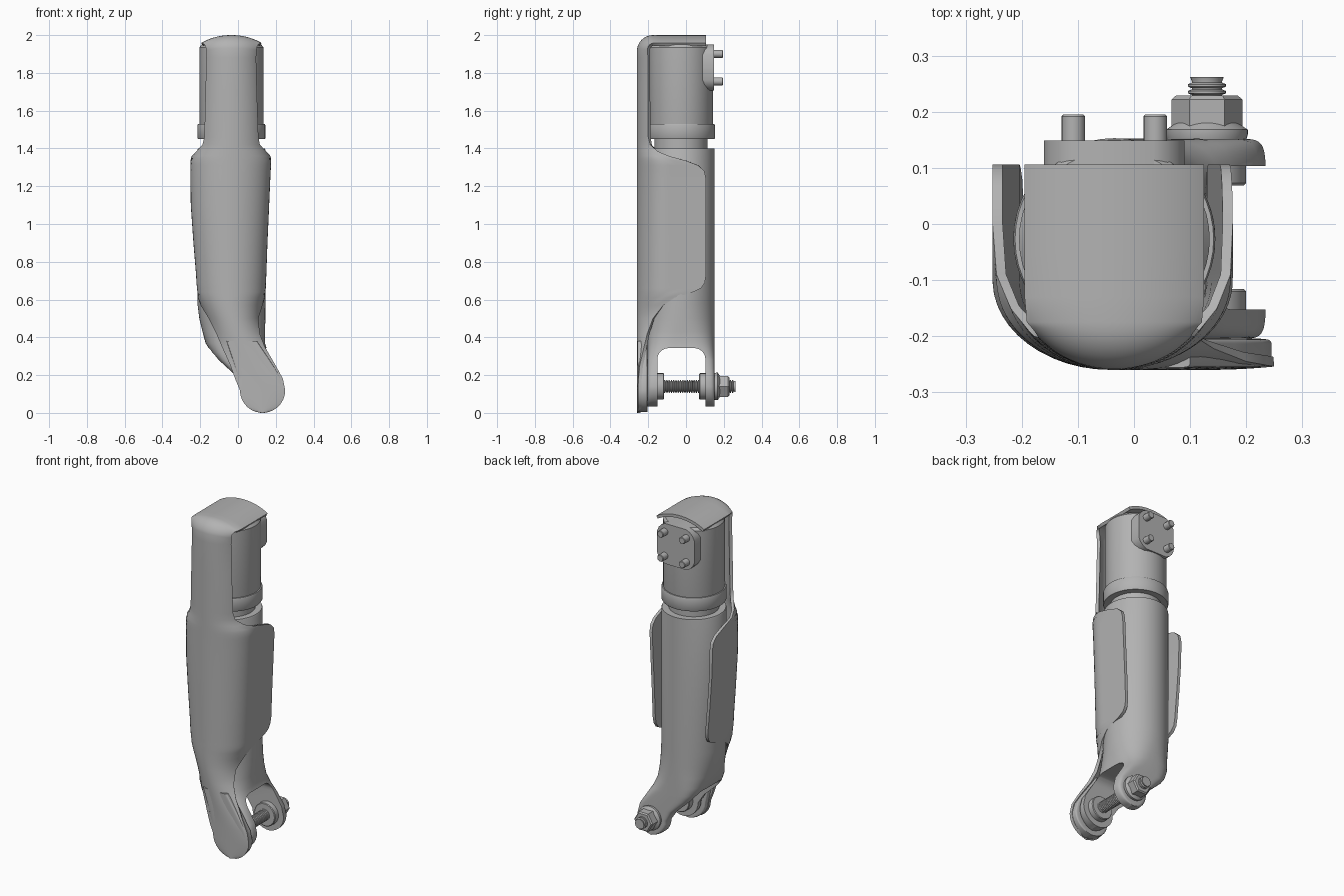
import bpy, bmesh, math
from mathutils import Matrix

if "Cube" in bpy.data.objects:
    bpy.data.objects.remove(bpy.data.objects["Cube"])

grey = bpy.data.materials.new("satin_grey")
grey.use_nodes = True
grey.diffuse_color = (0.45, 0.45, 0.45, 1)
grey.node_tree.nodes["Principled BSDF"].inputs["Base Color"].default_value = (0.45, 0.45, 0.45, 1)

CX, CY = -0.035, -0.027      # tube axis
PIN_X, PIN_Z = 0.13, 0.14    # fork bolt axis


def make(name, bm):
    mesh = bpy.data.meshes.new(name)
    bm.to_mesh(mesh)
    bm.free()
    ob = bpy.data.objects.new(name, mesh)
    bpy.context.collection.objects.link(ob)
    mesh.materials.append(grey)
    return ob


def select(ob):
    bpy.ops.object.select_all(action='DESELECT')
    ob.select_set(True)
    bpy.context.view_layer.objects.active = ob


def apply(ob, mod):
    select(ob)
    bpy.ops.object.modifier_apply(modifier=mod.name)


def smooth(ob, angle=32):
    select(ob)
    bpy.ops.object.shade_smooth_by_angle(angle=math.radians(angle))


def skin(rows, closed):
    bm = bmesh.new()
    grid = [[bm.verts.new(p) for p in row] for row in rows]
    n = len(rows[0])
    for a, b in zip(grid, grid[1:]):
        for j in range(n if closed else n - 1):
            k = (j + 1) % n
            bm.faces.new((a[j], a[k], b[k], b[j]))
    if closed:
        bm.faces.new(grid[0][::-1])
        bm.faces.new(grid[-1])
        bmesh.ops.recalc_face_normals(bm, faces=bm.faces)
    return bm


def lathe(name, profile, loc, along_y=False, sides=48):
    """Turn (radius, height) points around z, or around y."""
    rows = [[(r * math.cos(math.tau * i / sides), r * math.sin(math.tau * i / sides), h)
             for i in range(sides)] for r, h in profile]
    bm = skin(rows, True)
    if along_y:
        bm.transform(Matrix.Rotation(-math.pi / 2, 4, 'X'))
    bm.transform(Matrix.Translation(loc))
    ob = make(name, bm)
    smooth(ob)
    return ob


def loft(name, stations, y0, y1, sides=64):
    """Stack rounded sections given as (z, left, right, squareness)."""
    rows = []
    for z, xl, xr, p in stations:
        row = []
        for i in range(sides):
            a = math.tau * i / sides
            c, s = math.cos(a), math.sin(a)
            row.append(((xl + xr) / 2 + (xr - xl) / 2 * math.copysign(abs(c) ** (2 / p), c),
                        (y0 + y1) / 2 + (y1 - y0) / 2 * math.copysign(abs(s) ** (2 / p), s), z))
        rows.append(row)
    return make(name, skin(rows, True))


def round_end(cx, cz, r, p):
    """Sections of a round lug, from its middle down to its lowest point."""
    return [(cz - r * math.sin(math.radians(a)), cx - r * math.cos(math.radians(a)),
             cx + r * math.cos(math.radians(a)), p) for a in range(0, 90, 12)] + \
           [(cz - r, cx - 0.01, cx + 0.01, p)]


# Curved cover: a shell of arched rows climbing the front and folding over the top
DEPTH, FRONT = 0.16, -0.26


def arch(xl, xr, sag, y, z, tilt=0.0, cols=44):
    full = math.acos(1 - sag / DEPTH) if sag < DEPTH else math.pi / 2 + (sag - DEPTH) / DEPTH
    top = min(full, math.pi / 2)
    row = []
    for j in range(cols + 1):
        s = 2 * j / cols - 1
        u = abs(s) * full
        t = min(u, math.pi / 2)
        d = DEPTH * (1 - math.cos(t)) + DEPTH * (u - t)
        x = (xl + xr) / 2 + math.copysign((xr - xl) / 2 * math.sin(t) / math.sin(top), s)
        row.append((x, y + d * math.cos(tilt), z - d * math.sin(tilt)))
    return row


cover_stations = [  # height, left, right, rear edge
    (0.18, -0.015, 0.238, -0.252), (0.25, -0.04, 0.2, -0.245), (0.35, -0.085, 0.142, -0.222),
    (0.42, -0.115, 0.115, -0.205), (0.5, -0.155, 0.108, -0.175), (0.57, -0.198, 0.13, -0.12),
    (0.61, -0.212, 0.143, -0.06), (0.64, -0.215, 0.146, 0.04), (0.66, -0.217, 0.147, 0.08),
    (0.69, -0.22, 0.148, 0.1), (0.73, -0.222, 0.15, 0.106), (0.9, -0.236, 0.156, 0.106),
    (1.1, -0.25, 0.165, 0.106), (1.24, -0.252, 0.171, 0.106), (1.28, -0.252, 0.173, 0.097),
    (1.31, -0.252, 0.175, 0.065), (1.335, -0.252, 0.176, 0.0), (1.36, -0.245, 0.172, -0.09),
    (1.385, -0.22, 0.148, -0.15), (1.42, -0.188, 0.116, -0.19), (1.46, -0.178, 0.108, -0.2),
    (1.7, -0.172, 0.1, -0.202), (1.88, -0.168, 0.096, -0.202)]
rows = [arch(l, r, 0.006, FRONT, z) for z, l, r, p in reversed(round_end(PIN_X, 0.12, 0.12, 2))]
rows += [arch(l, r, e - FRONT, FRONT, z) for z, l, r, e in cover_stations]
bend = 0.085
for k in range(1, 9):
    f = k / 8
    a = f * math.pi / 2
    half = 0.134 + 0.022 * f ** 3
    rows.append(arch(CX - half, CX + half, 0.058 - 0.016 * f, FRONT + bend * (1 - math.cos(a)),
                     2 - bend + bend * math.sin(a), a))
for y in (-0.13, -0.05, 0.03, 0.106):
    rows.append(arch(CX - 0.16, CX + 0.16, 0.042, y, 2, math.pi / 2))
cover = make("curved_cover", skin(rows, False))
shell = cover.modifiers.new("shell", 'SOLIDIFY')
shell.thickness = 0.018
apply(cover, shell)
smooth(cover, 40)

# Thick pad behind the foot of the cover
pad = loft("cover_foot_pad", [(0.38, -0.06, 0.1, 10), (0.26, -0.02, 0.18, 10),
                              (0.18, 0.0, 0.23, 10)] + round_end(PIN_X, 0.12, 0.115, 10),
           -0.256, -0.204)
smooth(pad)

# Tube that leans into the fork lugs
body = loft("tube_and_fork", [
    (1.4, -0.211, 0.141, 2), (1.393, -0.215, 0.145, 2), (0.58, -0.215, 0.145, 2),
    (0.5, -0.205, 0.145, 2.1), (0.43, -0.188, 0.143, 2.4), (0.37, -0.172, 0.143, 3),
    (0.32, -0.142, 0.158, 4), (0.28, -0.105, 0.176, 6), (0.2, -0.015, 0.222, 9)]
    + round_end(PIN_X, PIN_Z, 0.105, 10), CY - 0.178, CY + 0.179)

# Slot between the lugs, with an arched roof
slot_rows = []
for x in (-0.4, 0.5):
    ring = [(x, -0.152, -0.1), (x, 0.103, -0.1)]
    for yc, start in ((0.043, 0), (-0.092, 90)):
        ring += [(x, yc + 0.06 * math.cos(math.radians(start + a)),
                  0.283 + 0.06 * math.sin(math.radians(start + a))) for a in range(0, 91, 15)]
    slot_rows.append(ring)
slot = make("slot_cutter", skin(slot_rows, True))
slot.hide_render = True
cut = body.modifiers.new("slot", 'BOOLEAN')
cut.operation, cut.solver, cut.object = 'DIFFERENCE', 'EXACT', slot
apply(body, cut)
bpy.data.objects.remove(slot)
smooth(body)

# Motor housing with neck and collar
lathe("neck", [(0.14, 1.38), (0.14, 1.47)], (CX, CY, 0))
lathe("collar", [(0.15, 1.45), (0.177, 1.45), (0.18, 1.455), (0.18, 1.522), (0.177, 1.53),
                 (0.16, 1.53)], (CX, CY, 0))
lathe("motor_housing", [(0.168, 1.5), (0.17, 1.51), (0.17, 1.935), (0.158, 1.95)], (CX, CY, 0))

# Rear mounting plate with cut corners and four pins
bm = bmesh.new()
bmesh.ops.create_cube(bm, size=1)
bm.transform(Matrix.Translation((CX, 0.095, 1.828)) @ Matrix.Diagonal((0.25, 0.108, 0.245, 1)))
corners = [e for e in bm.edges if abs(e.verts[0].co.y - e.verts[1].co.y) > 0.05]
bmesh.ops.bevel(bm, geom=corners, offset=0.055, segments=3, affect='EDGES', profile=0.4)
smooth(make("mounting_plate", bm))
for sx in (-1, 1):
    for sz in (-1, 1):
        lathe("pin", [(0.021, 0), (0.021, 0.055), (0.018, 0.058)],
              (CX + sx * 0.073, 0.137, 1.828 + sz * 0.073), True, 20)

# Bosses, threaded bolt, flanged nut
lathe("front_boss", [(0.07, -0.16), (0.07, -0.12), (0.066, -0.116)], (PIN_X, 0, PIN_Z), True)
lathe("rear_boss", [(0.066, 0.069), (0.07, 0.073), (0.07, 0.11)], (PIN_X, 0, PIN_Z), True)
thread = [(0.027, -0.13)]
while thread[-1][1] < 0.25:
    h = thread[-1][1]
    thread += [(0.034, h + 0.003), (0.034, h + 0.007), (0.027, h + 0.01), (0.027, h + 0.012)]
lathe("threaded_bolt", thread + [(0.03, 0.262)], (PIN_X, 0, PIN_Z), True, 24)
lathe("nut_flange", [(0.07, 0.15), (0.073, 0.16), (0.073, 0.168), (0.055, 0.18)],
      (PIN_X, 0, PIN_Z), True)
lathe("hex_nut", [(0.063, 0.165), (0.063, 0.222), (0.055, 0.229)], (PIN_X, 0, PIN_Z), True, 6)
